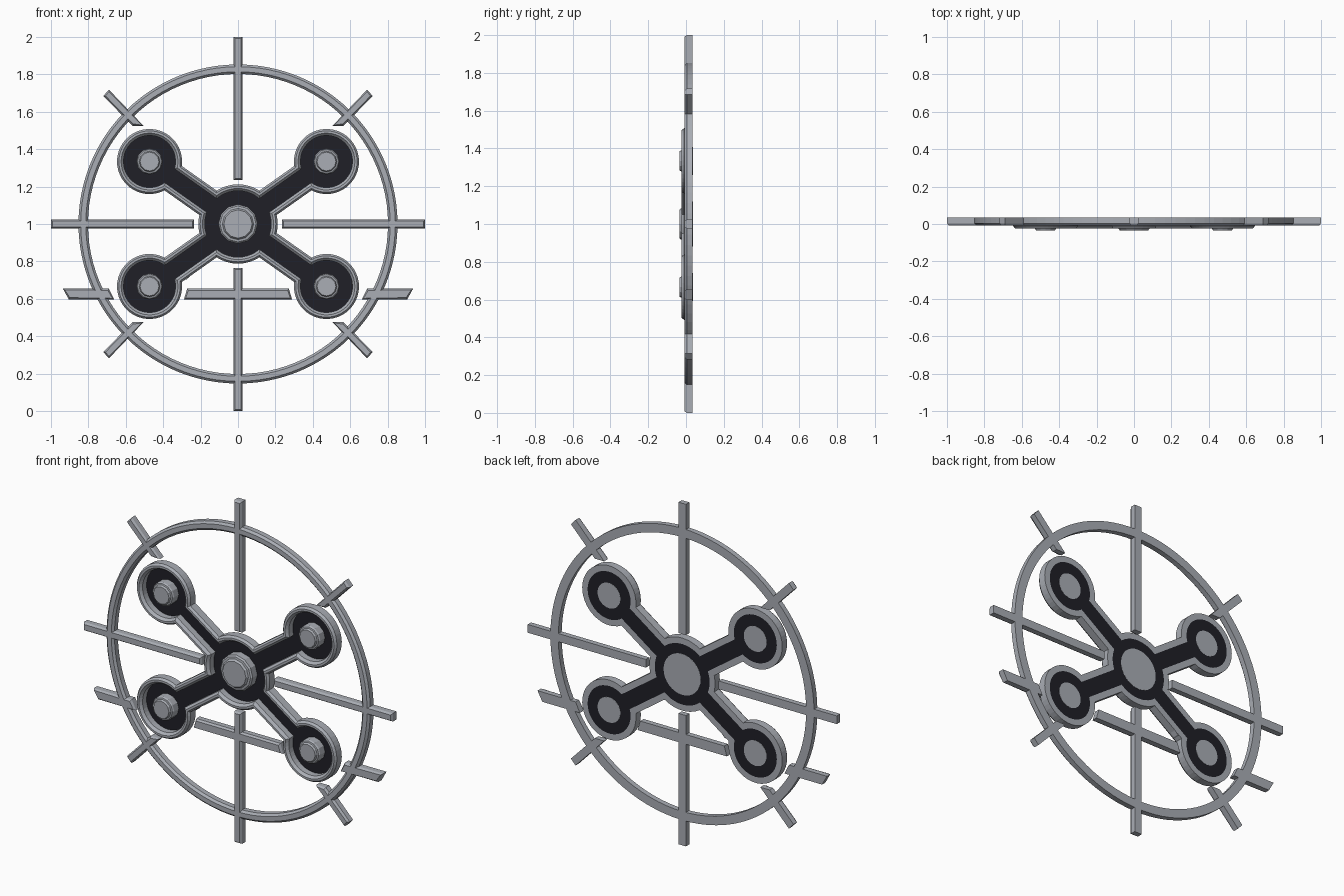
import bpy, bmesh, math
from math import sin, cos, asin, pi

if "Cube" in bpy.data.objects:
    bpy.data.objects.remove(bpy.data.objects["Cube"])


def material(name, colour):
    m = bpy.data.materials.new(name)
    m.use_nodes = True
    m.diffuse_color = colour
    bsdf = m.node_tree.nodes["Principled BSDF"]
    bsdf.inputs["Base Color"].default_value = colour
    bsdf.inputs["Roughness"].default_value = 0.6
    return m


STEEL = material("steel grey", (0.40, 0.42, 0.46, 1))
DARK = material("dark enamel", (0.014, 0.014, 0.020, 1))

BACK = 0.035
CENTRE_Z = 1.0
ARM_X, ARM_Z = 0.473, 0.334
CORNERS = [(sx, sz) for sx in (1, -1) for sz in (1, -1)]


def finish(bm, name, mat):
    bmesh.ops.recalc_face_normals(bm, faces=bm.faces)
    mesh = bpy.data.meshes.new(name)
    bm.to_mesh(mesh)
    bm.free()
    mesh.materials.append(mat)
    obj = bpy.data.objects.new(name, mesh)
    bpy.context.collection.objects.link(obj)
    return obj


def loft(name, loops, mat, cap=False):
    """Skin a list of (outline, y) loops; capped, or joined last to first."""
    bm = bmesh.new()
    rings = [[bm.verts.new((x, y, z)) for x, z in pts] for pts, y in loops]
    pairs = list(zip(rings, rings[1:]))
    if not cap:
        pairs.append((rings[-1], rings[0]))
    for a, b in pairs:
        for i in range(len(a)):
            j = (i + 1) % len(a)
            bm.faces.new((a[i], a[j], b[j], b[i]))
    if cap:
        bm.faces.new(rings[0])
        bm.faces.new(rings[-1])
    return finish(bm, name, mat)


def circle(r, n, cx=0, cz=CENTRE_Z):
    return [(cx + r * cos(2 * pi * i / n), cz + r * sin(2 * pi * i / n)) for i in range(n)]


def frame_outline(inset):
    """Hub, four arms and four end discs as one outline, shrunk by inset."""
    hub, disc, half = 0.212 - inset, 0.174 - inset, 0.08 - inset
    reach = math.hypot(ARM_X, ARM_Z)
    base = math.atan2(ARM_Z, ARM_X)
    angles = [base, pi - base, pi + base, 2 * pi - base]
    gap_hub, gap_disc = asin(half / hub), asin(half / disc)
    pts = []
    for k, a in enumerate(angles):
        cx, cz = reach * cos(a), CENTRE_Z + reach * sin(a)
        start, end = a - pi + gap_disc, a + pi - gap_disc
        for i in range(37):
            t = start + (end - start) * i / 36
            pts.append((cx + disc * cos(t), cz + disc * sin(t)))
        nxt = angles[(k + 1) % 4] + (2 * pi if k == 3 else 0)
        start, end = a + gap_hub, nxt - gap_hub
        for i in range(11):
            t = start + (end - start) * i / 10
            pts.append((hub * cos(t), CENTRE_Z + hub * sin(t)))
    return pts


def bar(name, pts):
    """Flat-backed strip with a chamfered front."""
    bm = bmesh.new()
    front = bm.faces.new([bm.verts.new((x, 0.004, z)) for x, z in pts])
    back = bm.faces.new([bm.verts.new((x, BACK, z)) for x, z in pts])
    n = len(pts)
    f, b = list(front.verts), list(back.verts)
    for i in range(n):
        j = (i + 1) % n
        bm.faces.new((f[i], f[j], b[j], b[i]))
    bmesh.ops.recalc_face_normals(bm, faces=bm.faces)
    bmesh.ops.inset_region(bm, faces=[front], thickness=0.011, depth=0.012)
    finish(bm, name, STEEL)


# Outer hoop with chamfered front
loft("outer_hoop", [(circle(r, 96), y) for r, y in (
    (0.853, BACK), (0.853, 0.004), (0.841, -0.008),
    (0.814, -0.008), (0.802, 0.004), (0.802, BACK))], STEEL)

# Raised rim around hub, arms and discs
loft("raised_rim", [(frame_outline(t), y) for t, y in (
    (0, BACK), (0, -0.010), (0.010, -0.023),
    (0.022, -0.023), (0.035, -0.008), (0.035, BACK))], STEEL)

# Dark recessed floor
loft("recessed_floor", [(frame_outline(0.035), 0.029),
                        (frame_outline(0.035), BACK)], DARK, cap=True)


# Studs, with flat discs showing on the back
def stud(name, r, back_r, cx, cz):
    loft(name, [(circle(s * r, 12, cx, cz), y) for s, y in (
        (1, 0.03), (1, -0.014), (0.92, -0.022), (0.8, -0.024), (0.72, -0.035))],
        STEEL, cap=True)
    loft(name + "_back", [(circle(back_r, 32, cx, cz), y) for y in (0.031, BACK + 0.001)],
         STEEL, cap=True)


stud("hub_stud", 0.105, 0.12, 0, CENTRE_Z)
for sx, sz in CORNERS:
    side = ("left" if sx > 0 else "right") + ("_upper" if sz > 0 else "_lower")
    stud(side + "_stud", 0.07, 0.074, sx * ARM_X, CENTRE_Z + sz * ARM_Z)
    # Diagonal spokes, trimmed level beside the discs
    bar(side + "_diagonal_spoke", [(sx * x, CENTRE_Z + sz * z) for x, z in (
        (0.505, 0.525), (0.565, 0.525), (0.72, 0.685), (0.69, 0.718))])

# Straight spokes
W = 0.024
for s, up, side in ((1, "upper", "left"), (-1, "lower", "right")):
    bar(up + "_spoke", [(x, CENTRE_Z + s * z) for x, z in (
        (-W, 0.235), (W, 0.235), (W, 1), (-W, 1))])
    bar(side + "_spoke", [(s * x, CENTRE_Z + z) for x, z in (
        (0.235, -W), (1, -W), (1, W), (0.235, W))])
    # Outer pieces of the low crossbar, with slanted ends
    bar(side + "_crossbar_end", [(s * x, z) for x, z in (
        (0.662, 0.597), (0.905, 0.597), (0.936, 0.654), (0.69, 0.654))])

# Middle of the low crossbar
bar("crossbar_middle", [(-0.289, 0.597), (0.289, 0.597), (0.272, 0.654), (-0.272, 0.654)])

# Small loose shard beside the lower disc
loft("small_shard", [([(-0.282, 0.70), (-0.274, 0.702), (-0.25, 0.727)], y)
                     for y in (0.0, BACK)], STEEL, cap=True)
